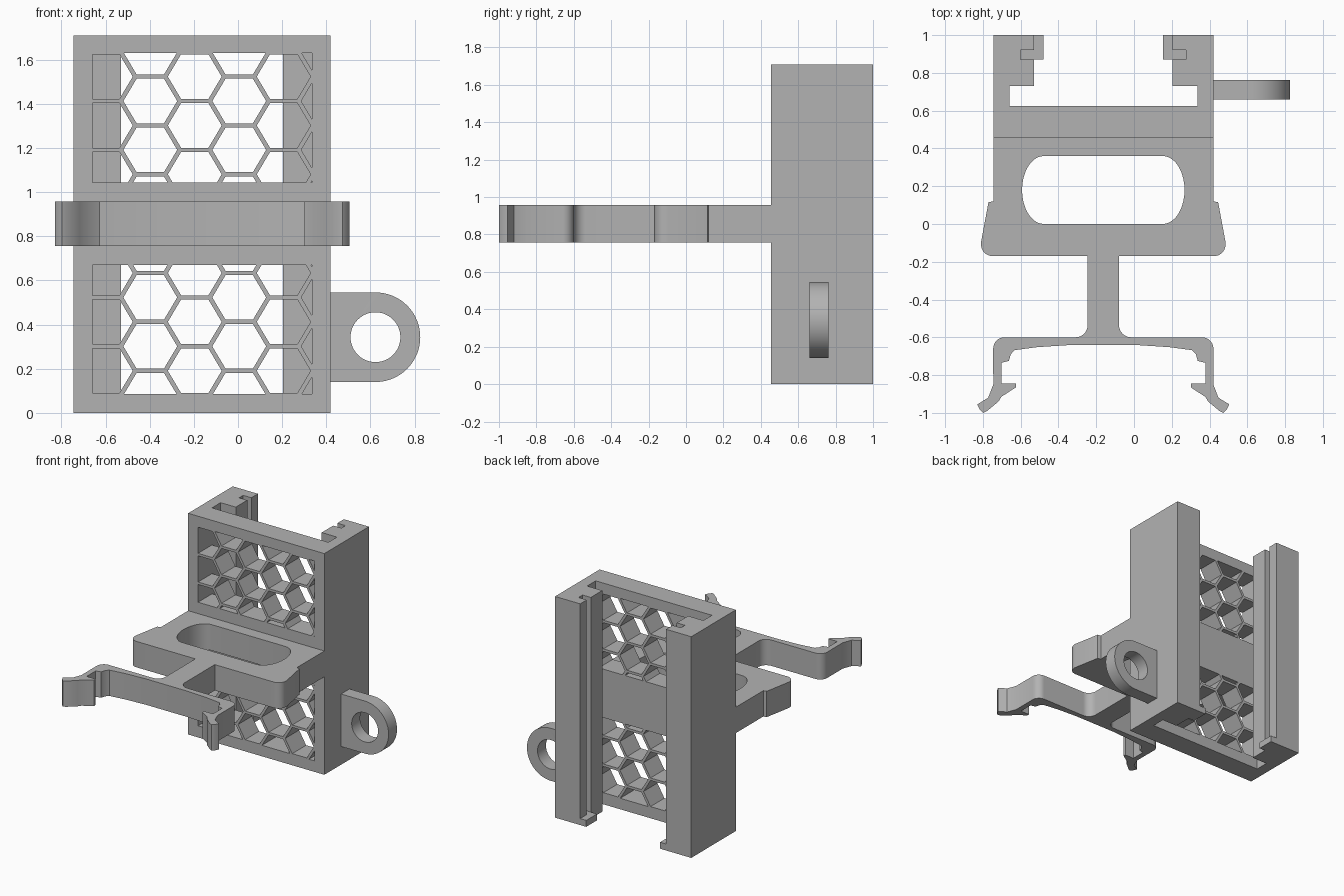
import bpy
import bmesh
import math
from mathutils import Matrix, Vector

default_cube = bpy.data.objects.get("Cube")
if default_cube:
    bpy.data.objects.remove(default_cube, do_unlink=True)

CENTRE = -0.1625      # mirror plane of the bracket
HEIGHT = 1.71

grey = bpy.data.materials.new("plain grey")
grey.use_nodes = True
grey.diffuse_color = (0.45, 0.45, 0.45, 1)
grey.node_tree.nodes["Principled BSDF"].inputs["Base Color"].default_value = grey.diffuse_color


def extrude(name, loops, low, high, upright=False):
    """Fill an outline with holes and extrude it along z, or along y if upright."""
    curve = bpy.data.curves.new(name, "CURVE")
    curve.dimensions = "2D"
    curve.fill_mode = "BOTH"
    curve.extrude = (high - low) / 2
    for loop in loops:
        spline = curve.splines.new("POLY")
        spline.points.add(len(loop) - 1)
        for point, (a, b) in zip(spline.points, loop):
            point.co = (a, b, 0, 1)
        spline.use_cyclic_u = True
    source = bpy.data.objects.new(name + " curve", curve)
    bpy.context.collection.objects.link(source)
    bpy.context.view_layer.update()
    evaluated = source.evaluated_get(bpy.context.evaluated_depsgraph_get())
    mesh = bpy.data.meshes.new_from_object(evaluated)
    bpy.data.objects.remove(source, do_unlink=True)

    middle = (low + high) / 2
    if upright:
        mesh.transform(Matrix.Translation((0, middle, 0)) @ Matrix.Rotation(math.pi / 2, 4, "X"))
    else:
        mesh.transform(Matrix.Translation((0, 0, middle)))
    bm = bmesh.new()
    bm.from_mesh(mesh)
    bmesh.ops.remove_doubles(bm, verts=bm.verts, dist=0.0001)
    bmesh.ops.recalc_face_normals(bm, faces=bm.faces)
    bm.to_mesh(mesh)
    bm.free()
    mesh.materials.clear()
    mesh.materials.append(grey)
    obj = bpy.data.objects.new(name, mesh)
    bpy.context.collection.objects.link(obj)
    bpy.ops.object.select_all(action="DESELECT")
    obj.select_set(True)
    bpy.context.view_layer.objects.active = obj
    bpy.ops.object.shade_smooth_by_angle(angle=math.radians(30))
    return obj


def rectangle(x0, x1, z0, z1):
    return [(x0, z0), (x1, z0), (x1, z1), (x0, z1)]


def arc(cx, cy, rx, ry, start, end, steps):
    angles = [math.radians(start + (end - start) * i / steps) for i in range(steps + 1)]
    return [(cx + rx * math.cos(a), cy + ry * math.sin(a)) for a in angles]


def place(points, side):
    return [(CENTRE + side * u, v) for u, v in points]


def clip(points, axis, limit, sign):
    """Keep the part of a convex polygon on one side of a limit."""
    kept = []
    for i, b in enumerate(points):
        a = points[i - 1]
        da, db = sign * (a[axis] - limit), sign * (b[axis] - limit)
        if da * db < 0:
            kept.append(tuple(Vector(a).lerp(Vector(b), da / (da - db))))
        if db >= 0:
            kept.append(b)
    return kept


def honeycomb(x0, x1, z0, z1, first_z):
    """Hexagonal holes, clipped to a rectangular window."""
    pitch, cells = 0.2215, []
    hexagon = [(0.122, 0), (0.062, 0.101), (-0.062, 0.101),
               (-0.122, 0), (-0.062, -0.101), (0.062, -0.101)]
    for column in range(6):
        for row in range(-1, 5):
            cx = -0.599 + 0.2015 * column
            cz = first_z + pitch * (row + 0.5 * (column % 2))
            cell = [(cx + a, cz + b) for a, b in hexagon]
            for axis, limit, sign in ((0, x0, 1), (0, x1, -1), (1, z0, 1), (1, z1, -1)):
                cell = clip(cell, axis, limit, sign)
            if len(cell) > 2:
                cells.append(cell)
    return cells


# Front plate with two honeycomb windows
plate = [rectangle(-0.745, 0.42, 0, HEIGHT)]
plate += honeycomb(-0.66, 0.335, 0.085, 0.67, 0.191)
plate += honeycomb(-0.66, 0.335, 1.045, 1.63, 1.081)
extrude("honeycomb_plate", plate, 0.455, 0.625, upright=True)

# Grooved side rails with a stop at the foot of each groove
rail = [(0.5825, 0.625), (0.5825, 1), (0.3675, 1), (0.3675, 0.92), (0.4375, 0.92),
        (0.4375, 0.87), (0.3675, 0.87), (0.3675, 0.73), (0.4975, 0.73), (0.4975, 0.625)]
stop = [(0.3155, 0.87), (0.4375, 0.87), (0.4375, 0.92),
        (0.3675, 0.92), (0.3675, 1), (0.3155, 1)]
for label, side in (("left", 1), ("right", -1)):
    extrude(label + "_rail", [place(rail, side)], 0, HEIGHT)
    extrude(label + "_groove_stop", [place(stop, side)], 0, 0.05)

# Shelf, stem and spring clip share one mirrored outline
half = [(0.5825, 0.455), (0.5825, 0.12), (0.608, 0.115), (0.648, -0.1)]
half += arc(0.585, -0.11, 0.062, 0.06, 0, -90, 8)
half += [(0.083, -0.17)]
half += arc(0.148, -0.535, 0.065, 0.065, 180, 270, 8)
half += arc(0.523, -0.66, 0.06, 0.06, 90, 0, 8)
half += [(0.5825, -0.85), (0.61, -0.92), (0.667, -0.955), (0.652, -0.985), (0.635, -1),
         (0.615, -0.99), (0.555, -0.94), (0.54, -0.915), (0.463, -0.865), (0.463, -0.845),
         (0.54, -0.845), (0.54, -0.735), (0.5, -0.725), (0.49, -0.69), (0.47, -0.668),
         (0.35, -0.652), (0.18, -0.641)]
outline = place(half, 1) + place(half[::-1], -1)
slot = arc(0.315, 0.18, 0.115, 0.18, -90, 90, 20)
opening = place(slot, 1) + place(slot[::-1], -1)
extrude("shelf_and_clip", [outline, opening], 0.757, 0.957)

# Side lug with a round eye
lug = [(0.42, 0.14)] + arc(0.623, 0.343, 0.203, 0.203, -90, 90, 32) + [(0.42, 0.546)]
eye = arc(0.623, 0.343, 0.113, 0.113, 0, 360, 48)[:-1]
extrude("side_lug", [lug, eye], 0.66, 0.763, upright=True)
